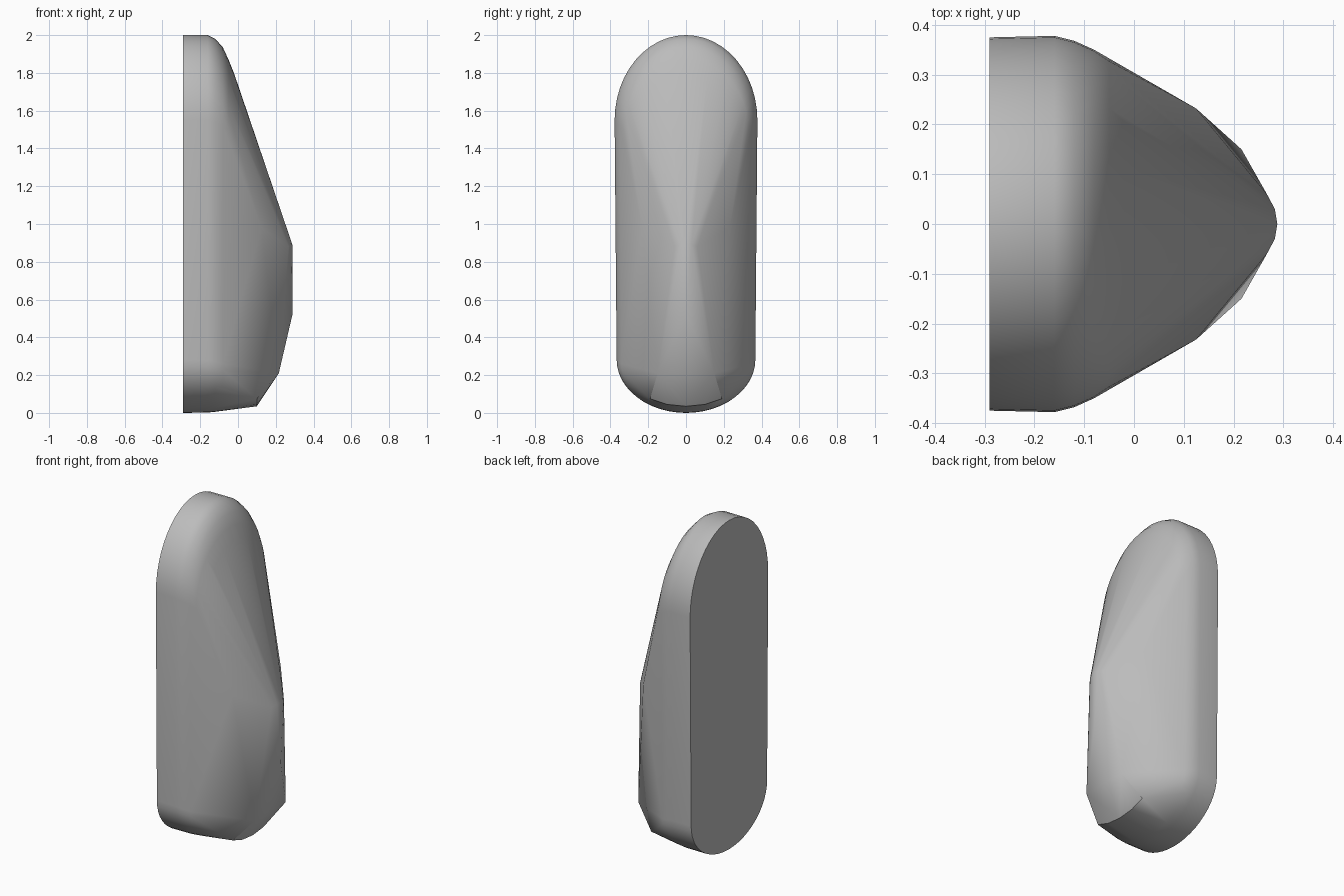
import bpy, bmesh
from math import sin, cos, pi, radians

cube = bpy.data.objects.get("Cube")
if cube:
    bpy.data.objects.remove(cube)

grey = bpy.data.materials.new("plain grey")
grey.use_nodes = True
COLOUR = (0.5, 0.5, 0.5, 1)
grey.diffuse_color = COLOUR
grey.node_tree.nodes["Principled BSDF"].inputs["Base Color"].default_value = COLOUR

STEPS = 24


def arc(x, half_width, middle, tip):
    """Half ellipse across the body, rising or falling from middle to tip."""
    return [(x, half_width * cos(pi * i / STEPS),
             middle + (tip - middle) * sin(pi * i / STEPS)) for i in range(STEPS + 1)]


points = []
# Rounded top shoulder, from the flat back forward
for ring in [(-0.29, 0.375, 1.55, 2.0), (-0.16, 0.378, 1.55, 2.0),
             (-0.12, 0.368, 1.54, 1.98), (-0.08, 0.35, 1.52, 1.935),
             (-0.05, 0.33, 1.5, 1.87), (-0.02, 0.29, 1.46, 1.795)]:
    points += arc(*ring)

# Rounded bottom
for ring in [(-0.29, 0.365, 0.28, 0.0), (-0.16, 0.367, 0.28, 0.002),
             (-0.12, 0.358, 0.27, 0.006), (-0.08, 0.342, 0.26, 0.011)]:
    points += arc(*ring)

# Front ridge, cheeks and chin, mirrored across y
half = [(0.288, 0, 0.89), (0.288, 0, 0.52),
        (0.283, 0.03, 0.89), (0.267, 0.06, 0.88),
        (0.125, 0.232, 0.98), (0.216, 0.15, 0.21),
        (0.1, 0, 0.035), (0.1, 0.1, 0.045), (0.1, 0.19, 0.075)]
points += half + [(x, -y, z) for x, y, z in half if y]

# Body skin
bm = bmesh.new()
for p in points:
    bm.verts.new(p)
bmesh.ops.remove_doubles(bm, verts=bm.verts[:], dist=0.0005)
bmesh.ops.convex_hull(bm, input=bm.verts[:])
loose = [v for v in bm.verts if not v.link_faces]
bmesh.ops.delete(bm, geom=loose, context="VERTS")
bmesh.ops.dissolve_limit(bm, angle_limit=radians(0.5), verts=bm.verts[:], edges=bm.edges[:])
bmesh.ops.recalc_face_normals(bm, faces=bm.faces[:])
mesh = bpy.data.meshes.new("body")
bm.to_mesh(mesh)
bm.free()
mesh.materials.append(grey)
body = bpy.data.objects.new("body", mesh)
bpy.context.collection.objects.link(body)
bpy.context.view_layer.objects.active = body
body.select_set(True)
bpy.ops.object.shade_smooth_by_angle(angle=radians(30))
